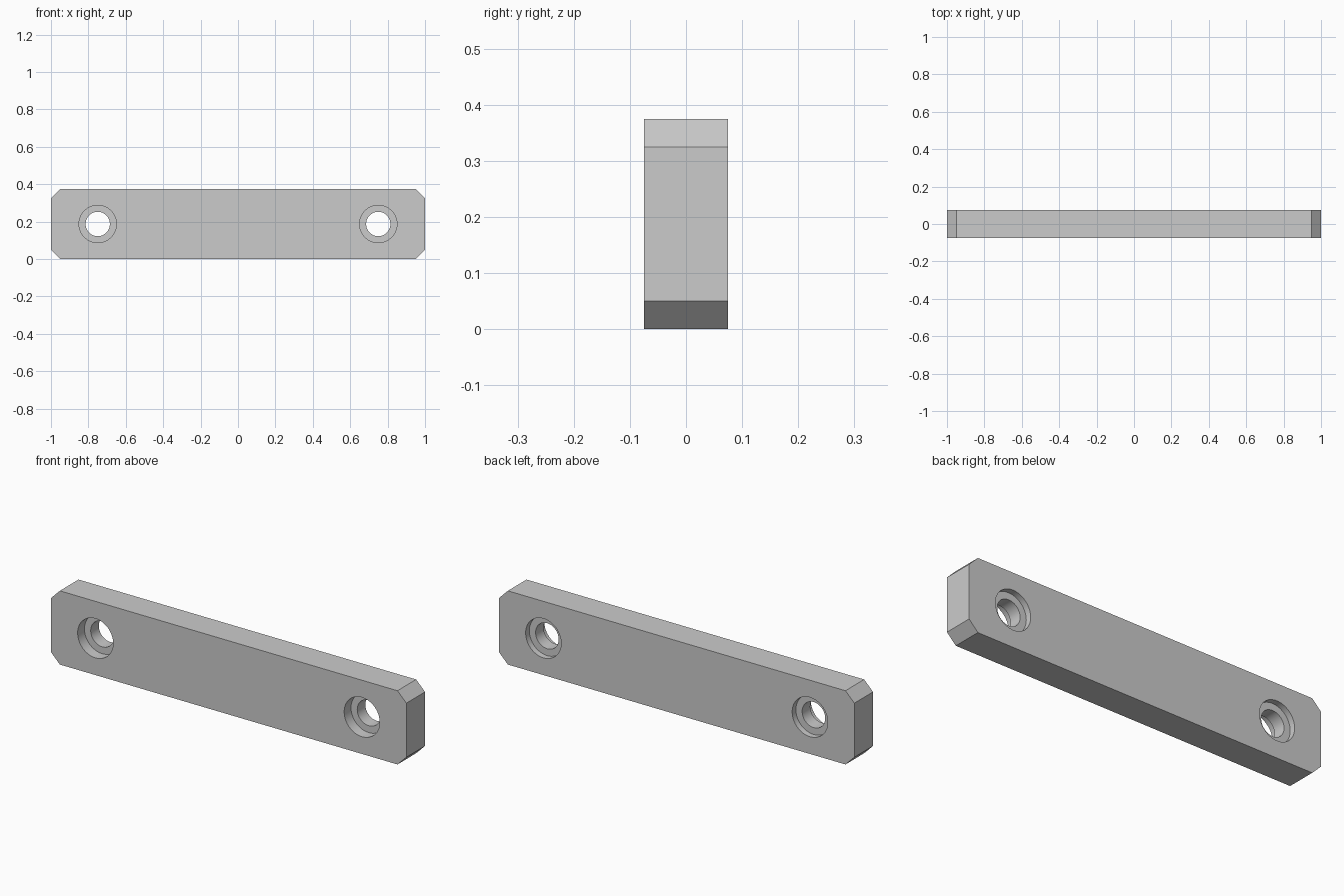
import bpy
import bmesh
import math
from mathutils import Matrix, Vector

cube = bpy.data.objects.get("Cube")
if cube:
    bpy.data.objects.remove(cube, do_unlink=True)

HALF_LENGTH, HALF_DEPTH, HEIGHT, CHAMFER = 1.0, 0.075, 0.375, 0.05
HOLE_X, HOLE_R, RECESS_R = 0.75, 0.065, 0.1
FRONT_RECESS, BACK_RECESS = 0.055, 0.03


def make_object(name, bm):
    bmesh.ops.recalc_face_normals(bm, faces=bm.faces)
    mesh = bpy.data.meshes.new(name)
    bm.to_mesh(mesh)
    bm.free()
    obj = bpy.data.objects.new(name, mesh)
    bpy.context.collection.objects.link(obj)
    return obj


def make_bar():
    # Octagonal outline with cut corners, extruded front to back
    half = HEIGHT / 2
    outline = []
    for sx, sz in ((1, 1), (-1, 1), (-1, -1), (1, -1)):
        side = (sx * HALF_LENGTH, sz * (half - CHAMFER))
        edge = (sx * (HALF_LENGTH - CHAMFER), sz * half)
        outline += [side, edge] if sx == sz else [edge, side]
    bm = bmesh.new()
    face = bm.faces.new([bm.verts.new((x, -HALF_DEPTH, z + half)) for x, z in outline])
    side = bmesh.ops.extrude_face_region(bm, geom=[face])
    moved = [g for g in side["geom"] if isinstance(g, bmesh.types.BMVert)]
    bmesh.ops.translate(bm, verts=moved, vec=(0, 2 * HALF_DEPTH, 0))
    return make_object("mounting_bar", bm)


def make_cutter(name, x):
    # Stepped bolt hole: deep recess in front, shallow recess behind
    front, back = -HALF_DEPTH + FRONT_RECESS, HALF_DEPTH - BACK_RECESS
    over = HALF_DEPTH + 0.05
    profile = [(0, -over), (RECESS_R, -over), (RECESS_R, front), (HOLE_R, front),
               (HOLE_R, back), (RECESS_R, back), (RECESS_R, over), (0, over)]
    bm = bmesh.new()
    verts = [bm.verts.new((r, y, 0)) for r, y in profile]
    edges = [bm.edges.new(pair) for pair in zip(verts, verts[1:])]
    bmesh.ops.spin(bm, geom=verts + edges, cent=(0, 0, 0), axis=(0, 1, 0),
                   angle=math.tau, steps=64)
    bmesh.ops.remove_doubles(bm, verts=bm.verts, dist=0.0001)
    bmesh.ops.transform(bm, matrix=Matrix.Translation(Vector((x, 0, HEIGHT / 2))),
                        verts=bm.verts)
    cutter = make_object(name, bm)
    cutter.hide_render = True
    return cutter


bar = make_bar()
bpy.context.view_layer.objects.active = bar
bar.select_set(True)

# Bolt holes at both ends
for name, x in (("left_hole_cutter", HOLE_X), ("right_hole_cutter", -HOLE_X)):
    cutter = make_cutter(name, x)
    mod = bar.modifiers.new(name, 'BOOLEAN')
    mod.operation = 'DIFFERENCE'
    mod.solver = 'EXACT'
    mod.object = cutter
    bpy.ops.object.modifier_apply(modifier=mod.name)
    bpy.data.objects.remove(cutter, do_unlink=True)

bpy.ops.object.shade_smooth_by_angle(angle=math.radians(30))
